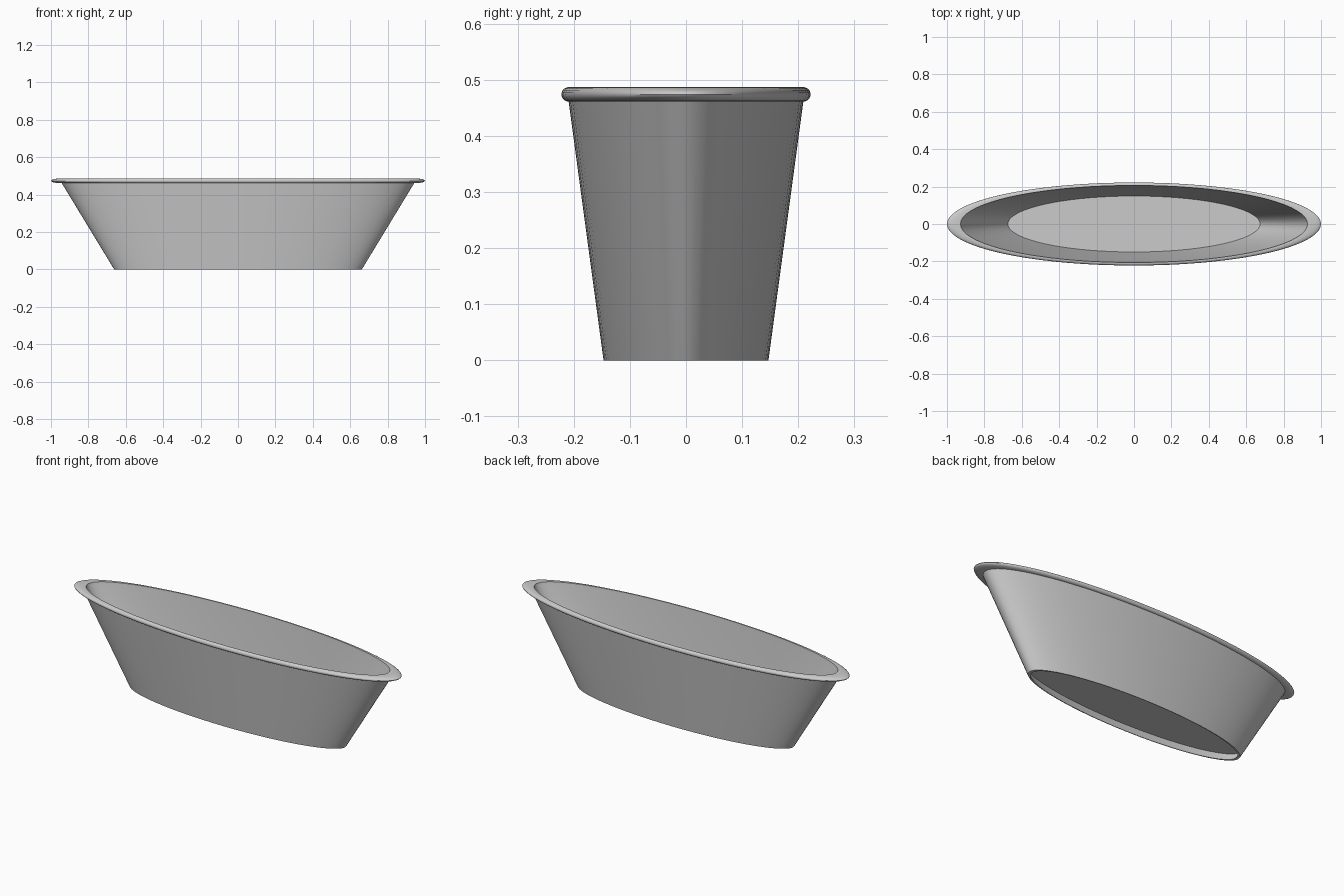
import bpy
import bmesh
import math

SEGMENTS = 72
DEPTH = 0.222      # squash of the round section along y

if "Cube" in bpy.data.objects:
    bpy.data.objects.remove(bpy.data.objects["Cube"], do_unlink=True)

grey = bpy.data.materials.new("light_grey")
grey.use_nodes = True
colour = (0.6, 0.6, 0.6, 1)
grey.diffuse_color = colour
shader = next(n for n in grey.node_tree.nodes if n.type == "BSDF_PRINCIPLED")
shader.inputs["Base Color"].default_value = colour


def lathe(name, profile):
    """Spin a closed (radius, height) outline into an oval solid."""
    bm = bmesh.new()
    rings = []
    for radius, z in profile:
        ring = []
        for i in range(SEGMENTS):
            a = math.tau * i / SEGMENTS
            ring.append(bm.verts.new((radius * math.cos(a), radius * DEPTH * math.sin(a), z)))
        rings.append(ring)
    for low, high in zip(rings, rings[1:] + rings[:1]):
        for i in range(SEGMENTS):
            j = (i + 1) % SEGMENTS
            bm.faces.new((low[i], low[j], high[j], high[i]))
    return finish(name, bm)


def finish(name, bm):
    bmesh.ops.recalc_face_normals(bm, faces=bm.faces[:])
    mesh = bpy.data.meshes.new(name)
    bm.to_mesh(mesh)
    bm.free()
    mesh.materials.append(grey)
    obj = bpy.data.objects.new(name, mesh)
    bpy.context.collection.objects.link(obj)
    bpy.ops.object.select_all(action="DESELECT")
    obj.select_set(True)
    bpy.context.view_layer.objects.active = obj
    bpy.ops.object.shade_smooth_by_angle(angle=math.radians(35))
    return obj


# Tapered wall with a bead rolled outward around the top
bead = [(0.942 + 0.058 * math.cos(t), 0.474 + 0.013 * math.sin(t))
        for t in (math.pi * (k / 10 - 0.5) for k in range(11))]
lathe("cup_wall_and_rim", [(0.662, 0)] + bead + [(0.928, 0.487), (0.925, 0.474), (0.646, 0)])

# Floor disc set a little above the bottom edge
bm = bmesh.new()
bmesh.ops.create_cone(bm, cap_ends=True, segments=SEGMENTS,
                      radius1=0.677, radius2=0.677, depth=0.008)
bmesh.ops.scale(bm, vec=(1, DEPTH, 1), verts=bm.verts[:])
bmesh.ops.translate(bm, vec=(0, 0, 0.044), verts=bm.verts[:])
finish("cup_floor", bm)
